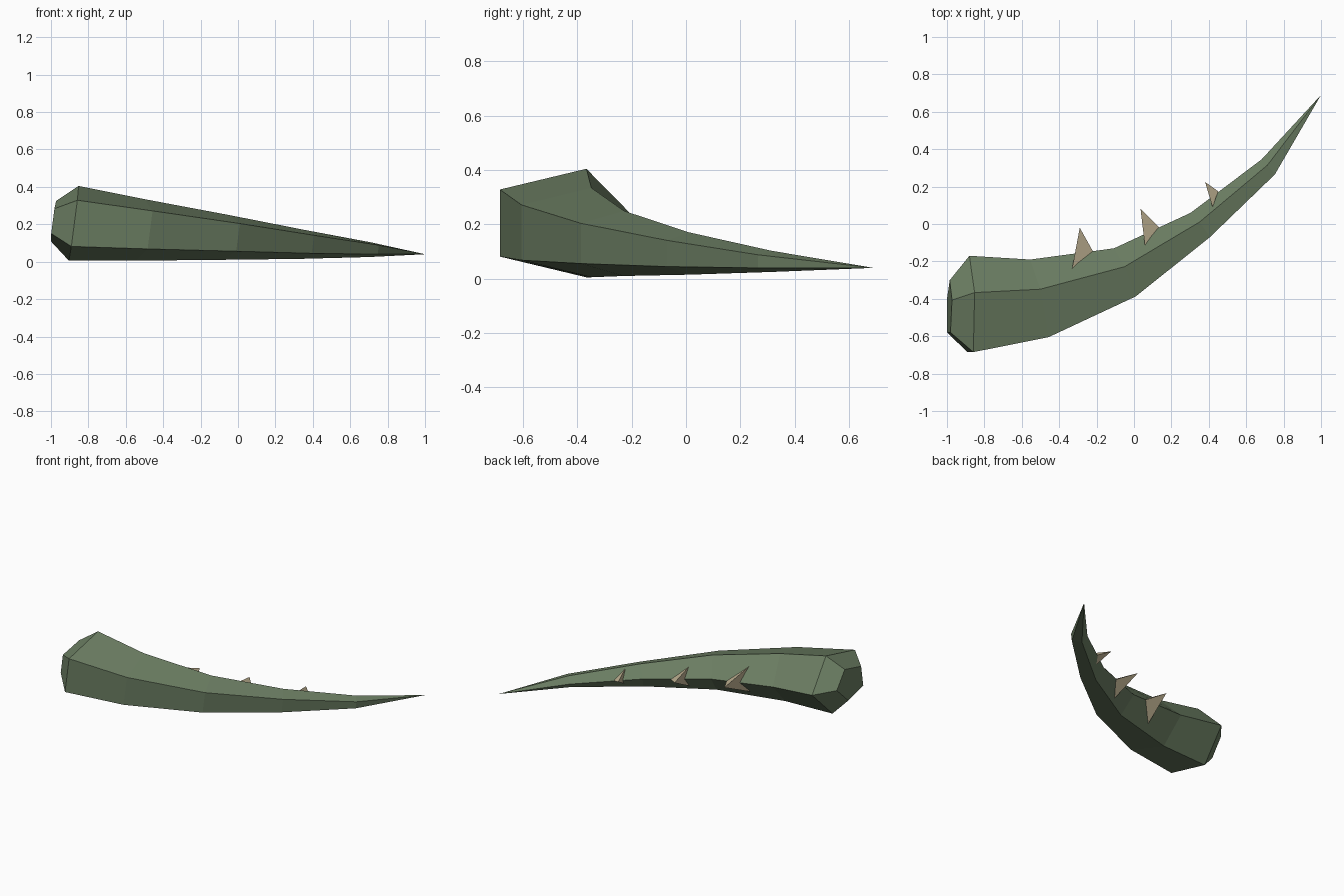
import bpy
import math
from mathutils import Vector

cube = bpy.data.objects.get("Cube")
if cube:
    bpy.data.objects.remove(cube, do_unlink=True)


def material(name, colour):
    mat = bpy.data.materials.new(name)
    mat.use_nodes = True
    mat.diffuse_color = (*colour, 1)
    mat.node_tree.nodes["Principled BSDF"].inputs["Base Color"].default_value = (*colour, 1)
    return mat


def build(name, verts, faces, mat):
    mesh = bpy.data.meshes.new(name)
    mesh.from_pydata(verts, [], faces)
    mesh.materials.append(mat)
    obj = bpy.data.objects.new(name, mesh)
    bpy.context.collection.objects.link(obj)
    # Make all normals point outward
    bpy.context.view_layer.objects.active = obj
    obj.select_set(True)
    bpy.ops.object.mode_set(mode="EDIT")
    bpy.ops.mesh.select_all(action="SELECT")
    bpy.ops.mesh.normals_make_consistent(inside=False)
    bpy.ops.object.mode_set(mode="OBJECT")
    obj.select_set(False)
    return obj


green = material("moss green", (0.15, 0.21, 0.125))
bone = material("bone", (0.54, 0.46, 0.30))

SIDES = 5
LEAN = 0.13  # each ring tips slightly towards the thin end


def ring(front, back, mid_z, height):
    """Stretched pentagon with its point at the back and a flat front."""
    front, back = Vector(front), Vector(back)
    half = math.cos(math.pi / SIDES)
    points = []
    for i in range(SIDES):
        a = math.tau * i / SIDES
        flat = front.lerp(back, (math.cos(a) + half) / (1 + half))
        dz = height * math.sin(a)
        points.append((flat.x + LEAN * dz, flat.y, mid_z + dz))
    return points


# Tail: front point, back point, middle height, vertical radius of each ring
rings = [
    ((-0.99, -0.58), (-0.985, -0.30), 0.217, 0.113),
    ((-0.875, -0.685), (-0.88, -0.17), 0.205, 0.21),
    ((-0.47, -0.605), (-0.555, -0.19), 0.17, 0.173),
    ((0, -0.387), (-0.107, -0.13), 0.13, 0.126),
    ((0.4, -0.07), (0.303, 0.06), 0.093, 0.082),
    ((0.75, 0.265), (0.682, 0.345), 0.064, 0.041),
]
verts = [p for r in rings for p in ring(*r)]
faces = [list(range(SIDES))]
for k in range(len(rings) - 1):
    for i in range(SIDES):
        j = (i + 1) % SIDES
        a, b = k * SIDES, (k + 1) * SIDES
        faces.append((a + i, a + j, b + j, b + i))
tip = len(verts)
last = tip - SIDES
verts.append((1, 0.69, 0.04))
faces += [(last + i, last + (i + 1) % SIDES, tip) for i in range(SIDES)]
build("tail", verts, faces, green)

# Thorns along the back ridge: tip, upper root, ridge root, lower root height
thorns = [
    ((-0.29, -0.02, 0.16), (-0.335, -0.26, 0.245), (-0.22, -0.145, 0.14), 0.05),
    ((0.035, 0.08, 0.145), (0.06, -0.13, 0.182), (0.135, -0.02, 0.105), 0.035),
    ((0.38, 0.225, 0.115), (0.42, 0.09, 0.146), (0.45, 0.175, 0.085), 0.04),
]
for n, (point, upper, ridge, low) in enumerate(thorns, 1):
    lower = (upper[0], upper[1], low)
    build(f"thorn_{n}", [point, upper, ridge, lower],
          [(0, 1, 2), (0, 2, 3), (0, 3, 1), (1, 3, 2)], bone)
